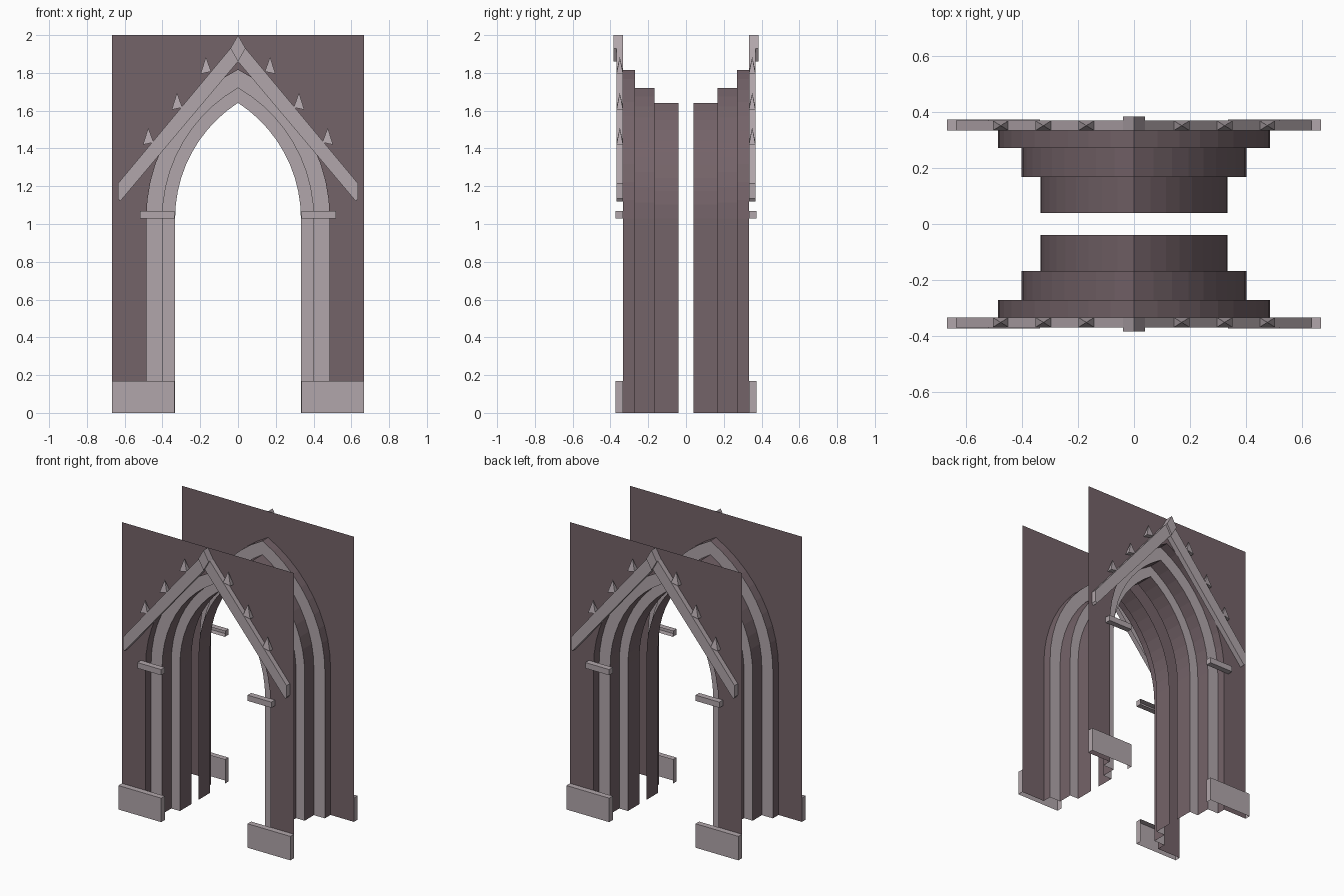
import bpy
import math

cube = bpy.data.objects.get("Cube")
if cube:
    bpy.data.objects.remove(cube, do_unlink=True)


def material(name, color):
    m = bpy.data.materials.new(name)
    m.use_nodes = True
    m.diffuse_color = color
    m.node_tree.nodes["Principled BSDF"].inputs["Base Color"].default_value = color
    return m


DARK = material("mauve stone", (0.175, 0.125, 0.14, 1))
LIGHT = material("pale trim stone", (0.44, 0.38, 0.405, 1))

WALL_Y = -0.333
SPRING = 1.03       # height where the arch starts to curve
CENTRE = 0.395      # sideways offset of the arc centres
SEGMENTS = 10


def add(name, verts, faces, mat, turn):
    """Make an object; turn = -1 spins it half round onto the back facade."""
    mesh = bpy.data.meshes.new(name)
    mesh.from_pydata([(x * turn, y * turn, z) for x, y, z in verts], [], faces)
    mesh.materials.append(mat)
    mesh.update()
    obj = bpy.data.objects.new(name, mesh)
    bpy.context.collection.objects.link(obj)
    return obj


def arch(half):
    """Pointed arch outline from right foot over the apex to left foot."""
    r = half + CENTRE
    top = math.acos(CENTRE / r)
    side = [(half, 0)]
    for i in range(SEGMENTS + 1):
        a = top * i / SEGMENTS
        side.append((r * math.cos(a) - CENTRE, SPRING + r * math.sin(a)))
    return side + [(-x, z) for x, z in reversed(side[:-1])]


def strip(name, a, ya, b, yb, mat, turn):
    """Band of quads joining two matching outlines."""
    n = len(a)
    verts = [(x, ya, z) for x, z in a] + [(x, yb, z) for x, z in b]
    faces = [(i, i + n, i + n + 1, i + 1) for i in range(n - 1)]
    add(name, verts, faces, mat, turn)


def plate(name, pts, depth, mat, turn, bottom=True):
    """Raised trim on the wall: front face and rim, open at the back."""
    n = len(pts)
    area = sum(pts[i - 1][0] * pts[i][1] - pts[i][0] * pts[i - 1][1] for i in range(n))
    if area < 0:
        pts = pts[::-1]
    verts = [(x, WALL_Y - depth, z) for x, z in pts] + [(x, WALL_Y, z) for x, z in pts]
    faces = [tuple(range(n))]
    for i in range(n):
        j = (i + 1) % n
        if bottom or pts[i][1] > 0 or pts[j][1] > 0:
            faces.append((i, i + n, j + n, j))
    add(name, verts, faces, mat, turn)


def box(x0, x1, z0, z1):
    return [(x0, z0), (x1, z0), (x1, z1), (x0, z1)]


# Nested arch orders: half width, front depth, rear depth
ORDERS = [(0.485, WALL_Y, -0.27), (0.40, -0.27, -0.168), (0.333, -0.168, -0.04)]

for facade, turn in (("front", 1), ("back", -1)):
    # Wall sheet with the doorway cut out
    outline = arch(ORDERS[0][0])
    wall = outline + [(-0.667, 0), (-0.667, 2), (0.667, 2), (0.667, 0)]
    add(facade + "_wall", [(x, WALL_Y, z) for x, z in wall],
        [tuple(reversed(range(len(wall))))], DARK, turn)

    # Stepped reveals and the pale faces between them
    for k, (half, y0, y1) in enumerate(ORDERS):
        strip(f"{facade}_reveal_{k + 1}", arch(half), y0, arch(half), y1, DARK, turn)
        if k < 2:
            strip(f"{facade}_arch_step_{k + 1}", arch(half), y1,
                  arch(ORDERS[k + 1][0]), y1, LIGHT, turn)

    for s in (1, -1):
        tag = f"{facade}_{'left' if s * turn > 0 else 'right'}"

        def flip(pts):
            return [(x * s, z) for x, z in pts]

        # Plinth, capital and sloping gable bar
        plate(tag + "_plinth", flip(box(0.335, 0.667, 0, 0.168)), 0.04, LIGHT, turn, False)
        plate(tag + "_capital", flip(box(0.335, 0.52, 1.03, 1.07)), 0.04, LIGHT, turn)
        plate(tag + "_gable_bar", flip([(0, 1.86), (0.624, 1.12), (0.635, 1.135),
                                        (0.635, 1.215), (0.04, 1.93), (0, 1.90)]),
              0.036, LIGHT, turn)

        # Small spikes along the gable
        for k, (cx, cz) in enumerate(((0.475, 1.42), (0.323, 1.605), (0.17, 1.795))):
            w, yf, yb = 0.028, WALL_Y - 0.035, WALL_Y
            verts = [((cx - w) * s, yf, cz + 0.012), ((cx + w) * s, yf, cz),
                     ((cx + w) * s, yb, cz), ((cx - w) * s, yb, cz + 0.012),
                     (cx * s, (yf + yb) / 2, cz + 0.09)]
            faces = [(0, 1, 4), (1, 2, 4), (2, 3, 4), (3, 0, 4), (3, 2, 1, 0)]
            if s < 0:
                faces = [f[::-1] for f in faces]
            add(f"{tag}_spike_{k + 1}", verts, faces, LIGHT, turn)

    # Diamond boss at the gable peak
    plate(facade + "_peak_boss", [(0, 1.86), (0.04, 1.93), (0, 2), (-0.04, 1.93)],
          0.05, LIGHT, turn)
